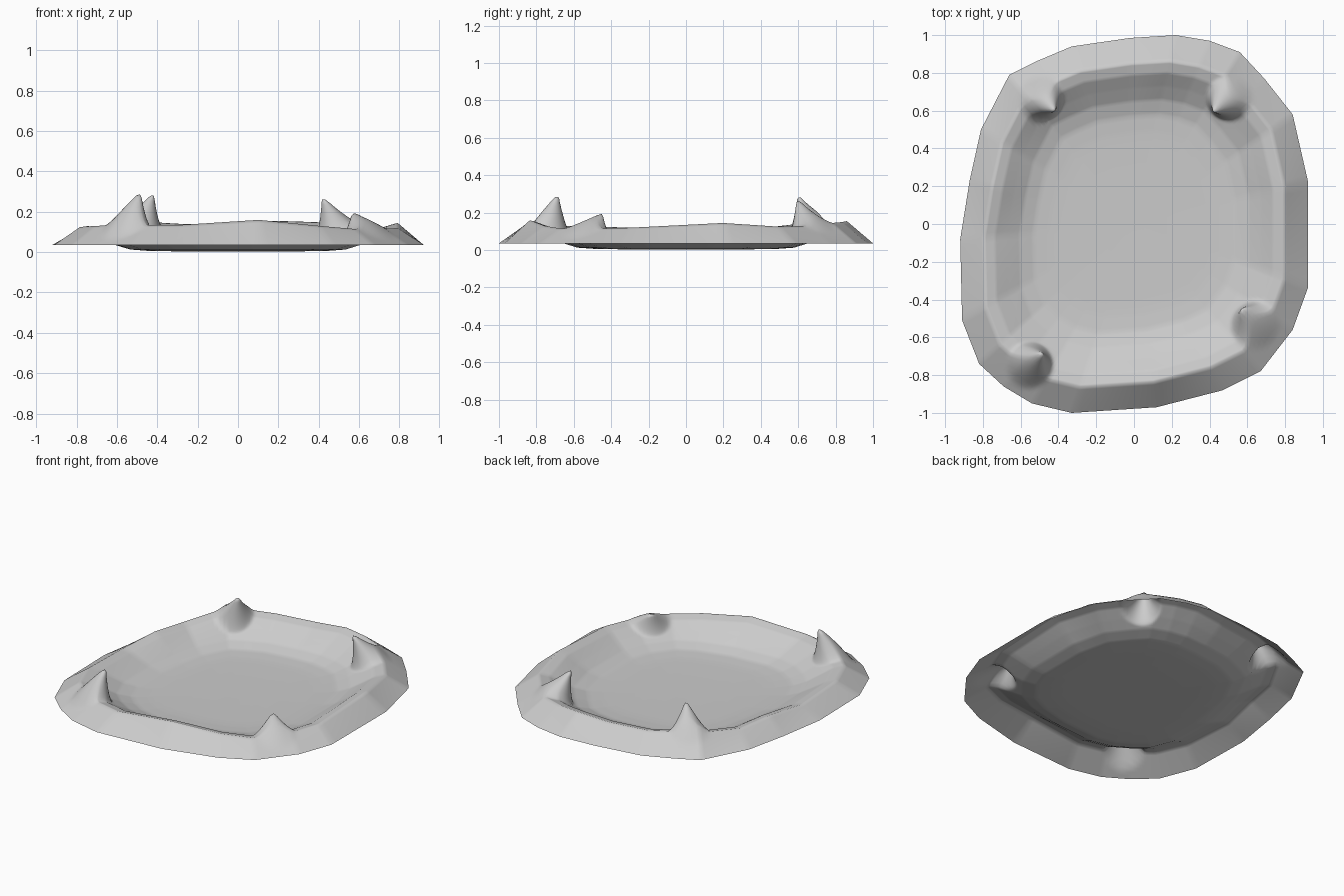
import bpy, bmesh, math
from mathutils import Vector

if "Cube" in bpy.data.objects:
    bpy.data.objects.remove(bpy.data.objects["Cube"])

# Outer outline (x, y) with the rim height at that place
OUTLINE = [
    (.92, .23, .145), (.84, .58, .125), (.69, .77, .13), (.56, .91, .145),
    (.40, .97, .15), (.22, 1.0, .155), (-.02, .985, .14), (-.33, .94, .14),
    (-.52, .86, .15), (-.66, .79, .15), (-.81, .50, .12), (-.87, .23, .13),
    (-.92, -.08, .11), (-.91, -.51, .125), (-.82, -.74, .13), (-.69, -.86, .135),
    (-.54, -.95, .135), (-.33, -1.0, .135), (.12, -.97, .16), (.47, -.88, .13),
    (.67, -.78, .115), (.84, -.56, .115), (.92, -.34, .12)]

# Radial profile: (scale of the outline, base height, share of rim height)
PROFILE = [(1.0, .036, 0), (.86, 0, 1), (.80, 0, .88), (.73, .02, .42),
           (.66, .024, .1), (.58, .013, 0), (.48, .006, 0), (.25, .003, 0), (0, .002, 0)]
STEPS = [8, 6, 8, 8, 6, 4, 3, 3]

# Spikes: (base, tip, radius)
SPIKES = [((-.55, -.745), (-.49, -.69, .285), .125),
          ((-.49, .665), (-.425, .605, .28), .12),
          ((.50, .665), (.425, .60, .262), .12),
          ((.64, -.53), (.575, -.455, .192), .13)]
SUB = 11


def ring_points():
    """Outline polygon sampled finely."""
    pts = []
    for i, a in enumerate(OUTLINE):
        a, b = Vector(a), Vector(OUTLINE[(i + 1) % len(OUTLINE)])
        pts += [a.lerp(b, k / SUB) for k in range(SUB)]
    return pts


def pull_spikes(co):
    """Draw the surface up into the four leaning spikes."""
    out = co.copy()
    for base, tip, r in SPIKES:
        d = (co.xy - Vector(base)).length / r
        if d < 1:
            w = min(1.0, 1.12 * (1 - d) ** 1.35)
            lean = Vector(tip).xy - Vector(base)
            out.xy += lean * w
            out.z += (tip[2] - co.z) * w
    return out


# Basin shell: skirt, rim, inner slope and floor
bm = bmesh.new()
pts = ring_points()
levels = []
for (p, q, n) in zip(PROFILE, PROFILE[1:], STEPS):
    levels += [Vector(p).lerp(Vector(q), k / n) for k in range(n)]
rings = []
for s, z, share in levels:
    rings.append([bm.verts.new(pull_spikes(Vector((p.x * s, p.y * s, z + share * p.z))))
                  for p in pts])
n = len(pts)
for a, b in zip(rings, rings[1:]):
    for i in range(n):
        j = (i + 1) % n
        bm.faces.new((a[i], a[j], b[j], b[i]))
centre = bm.verts.new((0, 0, PROFILE[-1][1]))
for i in range(n):
    bm.faces.new((rings[-1][i], rings[-1][(i + 1) % n], centre))
for f in bm.faces:
    f.smooth = True
mesh = bpy.data.meshes.new("crater_basin")
bm.to_mesh(mesh)
bm.free()
basin = bpy.data.objects.new("crater_basin", mesh)
bpy.context.collection.objects.link(basin)
